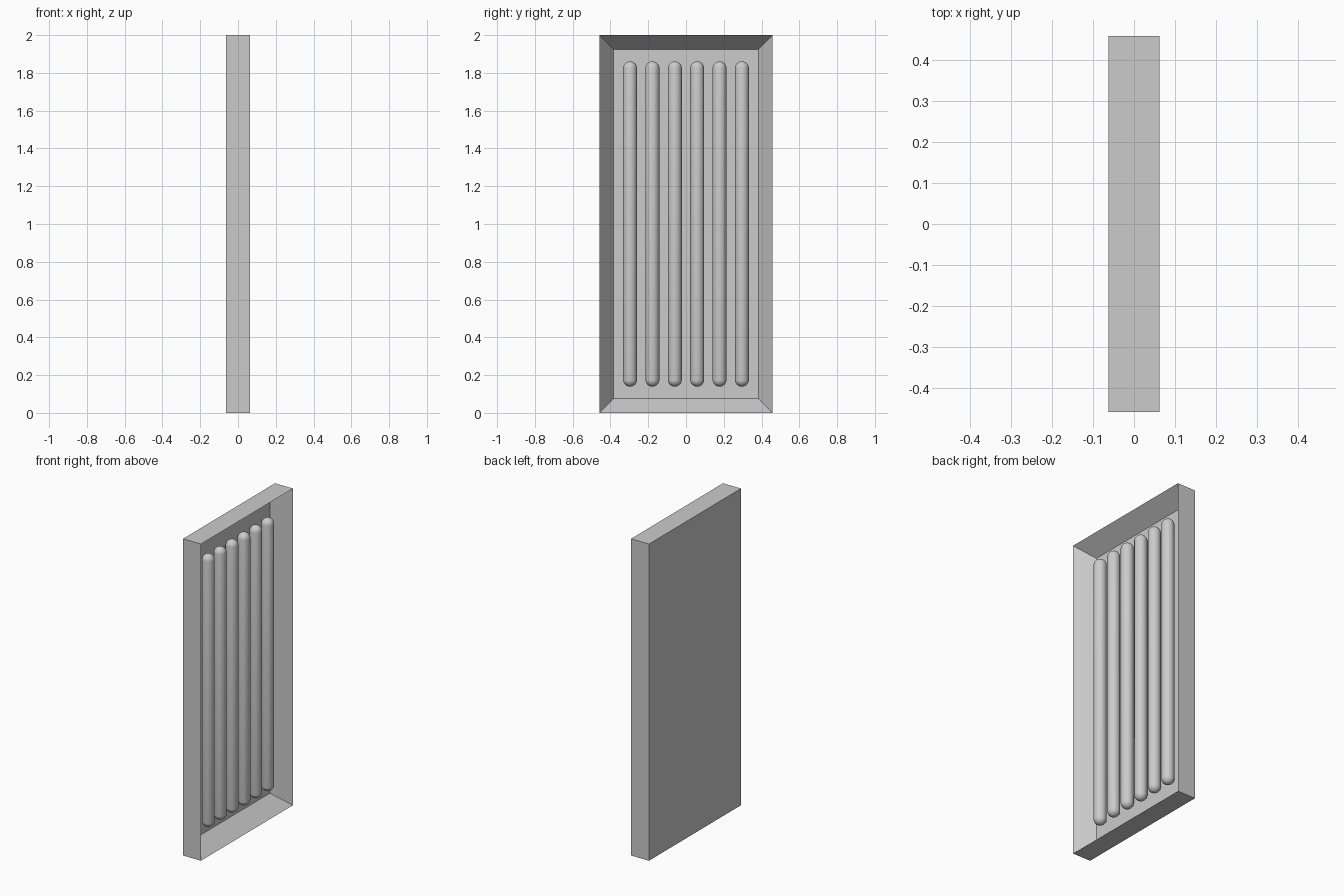
import bpy, bmesh
from mathutils import Matrix, Vector

if "Cube" in bpy.data.objects:
    bpy.data.objects.remove(bpy.data.objects["Cube"])

DEPTH, WIDTH, HEIGHT = 0.125, 0.918, 2.0
BORDER, RECESS = 0.076, 0.108
RADIUS, SPACING, HALF_LEN = 0.037, 0.1185, 0.861


def add_object(name, bm):
    mesh = bpy.data.meshes.new(name)
    bm.to_mesh(mesh)
    bm.free()
    obj = bpy.data.objects.new(name, mesh)
    bpy.context.collection.objects.link(obj)
    return obj


# Shallow tray: a slab with its +x face inset and pushed in
bm = bmesh.new()
bmesh.ops.create_cube(bm, size=1)
bmesh.ops.scale(bm, vec=(DEPTH, WIDTH, HEIGHT), verts=bm.verts)
bmesh.ops.translate(bm, vec=(0, 0, HEIGHT / 2), verts=bm.verts)
front = max(bm.faces, key=lambda f: f.calc_center_median().x)
bmesh.ops.inset_region(bm, faces=[front], thickness=BORDER, use_even_offset=True)
bmesh.ops.translate(bm, vec=(-RECESS, 0, 0), verts=front.verts)
add_object("housing", bm)

# Six round-ended tubes: spheres stretched apart at the equator
for i in range(6):
    bm = bmesh.new()
    bmesh.ops.create_uvsphere(bm, u_segments=32, v_segments=17, radius=RADIUS)
    shift = HALF_LEN - RADIUS
    for v in bm.verts:
        v.co.z += shift if v.co.z > 0 else -shift
    bmesh.ops.translate(bm, vec=(0, (i - 2.5) * SPACING, HEIGHT / 2), verts=bm.verts)
    for f in bm.faces:
        f.smooth = True
    add_object(f"tube_{i + 1}", bm)
